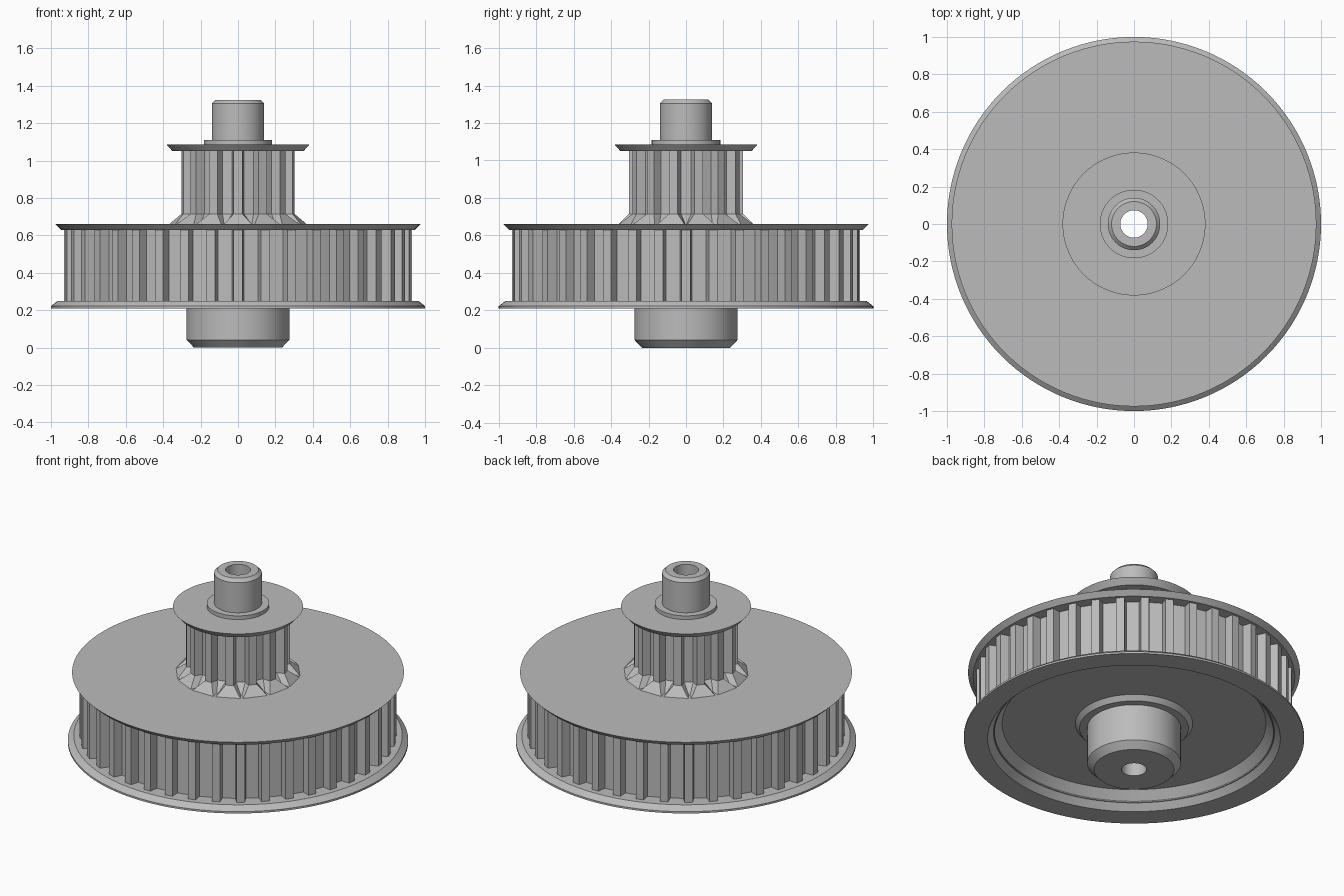
import bpy
import bmesh
from math import sin, cos, pi, radians

cube = bpy.data.objects.get("Cube")
if cube:
    bpy.data.objects.remove(cube, do_unlink=True)

GREY = (0.5, 0.5, 0.5, 1.0)
metal = bpy.data.materials.new("plain_grey")
metal.use_nodes = True
metal.diffuse_color = GREY
metal.node_tree.nodes["Principled BSDF"].inputs["Base Color"].default_value = GREY

BORE = 0.073


def bridge(bm, a, b):
    """Join two vertex loops of equal length with quads."""
    n = len(a)
    for i in range(n):
        j = (i + 1) % n
        bm.faces.new((a[i], a[j], b[j], b[i]))


def finish(bm, name, smooth):
    bmesh.ops.recalc_face_normals(bm, faces=bm.faces[:])
    mesh = bpy.data.meshes.new(name)
    for face in bm.faces:
        face.smooth = smooth
    bm.to_mesh(mesh)
    bm.free()
    if smooth:
        mesh.set_sharp_from_angle(angle=radians(25))
    mesh.materials.append(metal)
    obj = bpy.data.objects.new(name, mesh)
    bpy.context.collection.objects.link(obj)


def lathe(name, profile, steps=128):
    """Spin a closed (radius, height) outline about the z axis."""
    bm = bmesh.new()
    rings = [[bm.verts.new((r * cos(2 * pi * i / steps), r * sin(2 * pi * i / steps), z))
              for i in range(steps)] for r, z in profile]
    for k, ring in enumerate(rings):
        bridge(bm, ring, rings[(k + 1) % len(rings)])
    finish(bm, name, True)


def toothed_wall(name, count, tip, depth, levels):
    """Belt teeth; levels are (height, outward offset) pairs."""
    bm = bmesh.new()
    rings = []
    for z, grow in levels:
        r_tip, r_root = tip + grow, tip - depth + grow
        limit = 0.97 * r_root * sin(pi / count)
        root = min(0.031 + grow, limit)
        top = 0.024 + 0.9 * grow
        ring = []
        for i in range(count):
            a = -pi / 2 + 2 * pi * i / count
            for side, r in ((-root, r_root), (-top, r_tip), (top, r_tip), (root, r_root)):
                ring.append(bm.verts.new((r * cos(a) - side * sin(a),
                                          r * sin(a) + side * cos(a), z)))
        rings.append(ring)
    for lower, upper in zip(rings, rings[1:]):
        bridge(bm, lower, upper)
    finish(bm, name, False)


# Lower hub, dished underside and bottom flange
lathe("lower_hub_and_flange", [
    (BORE, 0), (0.235, 0), (0.275, 0.042), (0.275, 0.28), (0.32, 0.28), (0.345, 0.31),
    (0.775, 0.31), (0.86, 0.21), (1, 0.21), (1, 0.222), (0.965, 0.25), (0.82, 0.25),
    (0.82, 0.35), (BORE, 0.35)])

# Large pulley body with top flange
lathe("large_top_flange", [
    (BORE, 0.35), (0.82, 0.35), (0.82, 0.63), (0.945, 0.63), (0.975, 0.66), (BORE, 0.66)])

# Small pulley core, flange, collar and upper shaft
lathe("upper_shaft_and_flange", [
    (BORE, 0.66), (0.2, 0.66), (0.2, 1.05), (0.35, 1.05), (0.382, 1.086), (0.183, 1.086),
    (0.183, 1.11), (0.14, 1.11), (0.14, 1.305), (0.12, 1.325), (BORE, 1.325)])

# Belt teeth; the small set flares out at its foot
toothed_wall("large_teeth", 40, 0.93, 0.055, [(0.25, 0), (0.63, 0)])
toothed_wall("small_teeth", 14, 0.305, 0.05, [(0.66, 0.055), (0.715, 0), (1.05, 0)])
